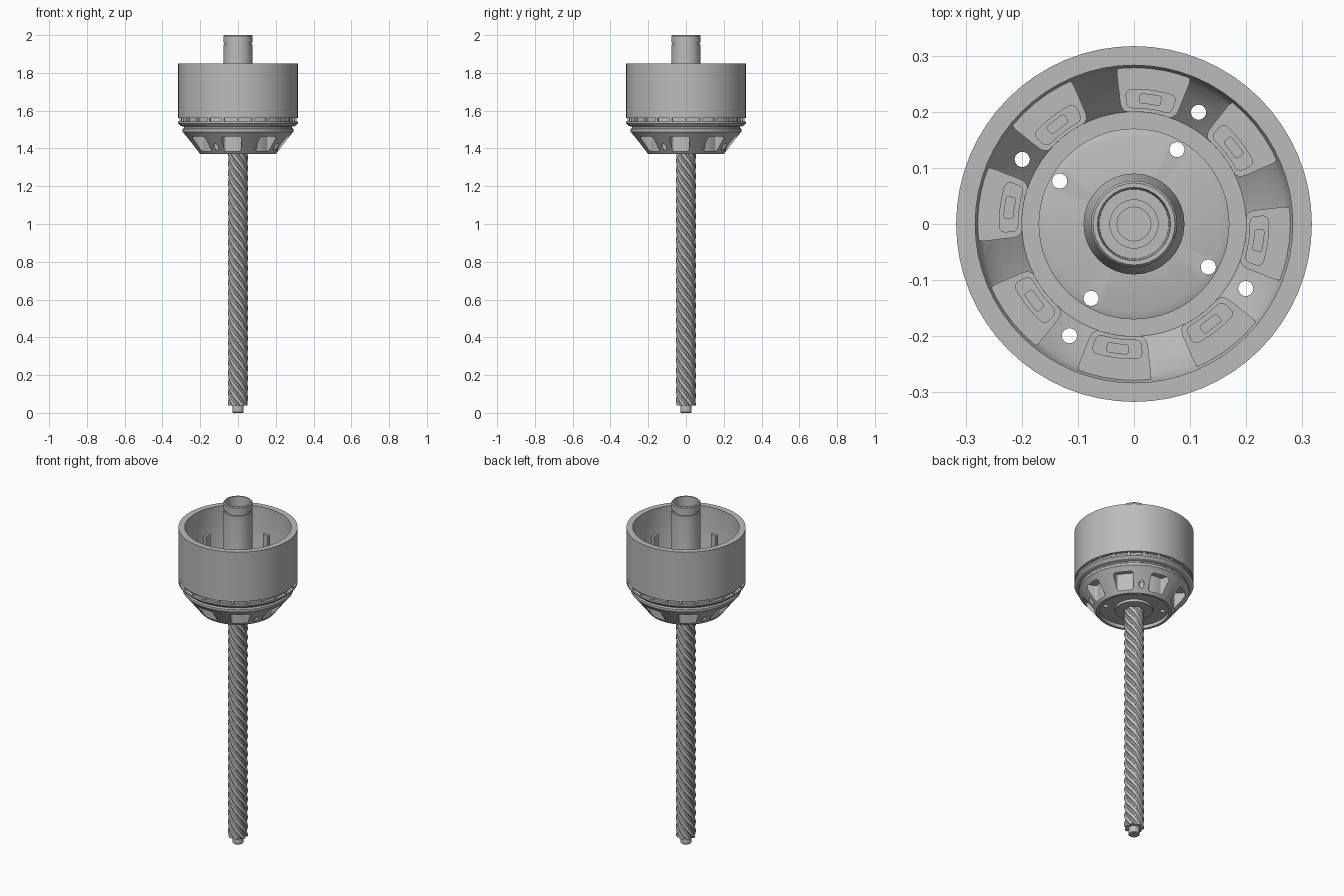
import bpy, bmesh
from math import sin, cos, pi, radians
from mathutils import Matrix

if "Cube" in bpy.data.objects:
    bpy.data.objects.remove(bpy.data.objects["Cube"])

metal = bpy.data.materials.new("grey_metal")
metal.use_nodes = True
GREY = (0.5, 0.5, 0.5, 1)
metal.diffuse_color = GREY
metal.node_tree.nodes["Principled BSDF"].inputs["Base Color"].default_value = GREY


def finish(name, bm):
    bmesh.ops.recalc_face_normals(bm, faces=bm.faces)
    mesh = bpy.data.meshes.new(name)
    bm.to_mesh(mesh)
    bm.free()
    mesh.materials.append(metal)
    obj = bpy.data.objects.new(name, mesh)
    bpy.context.collection.objects.link(obj)
    return obj


def smooth(obj, angle=30):
    bpy.ops.object.select_all(action='DESELECT')
    obj.select_set(True)
    bpy.context.view_layer.objects.active = obj
    bpy.ops.object.shade_smooth_by_angle(angle=radians(angle))


def lathe(name, profile, sides=64):
    """Spin a closed (radius, height) outline into a solid."""
    bm = bmesh.new()
    verts = [bm.verts.new((r, 0, z)) for r, z in profile]
    edges = [bm.edges.new((a, b)) for a, b in zip(verts, verts[1:] + verts[:1])]
    bmesh.ops.spin(bm, geom=verts + edges, axis=(0, 0, 1), cent=(0, 0, 0),
                   angle=2 * pi, steps=sides, use_merge=True)
    bmesh.ops.remove_doubles(bm, verts=bm.verts, dist=1e-5)
    return finish(name, bm)


def sectors(name, r0, r1, half, z0, z1, count=8, first=82.5, rounding=0.0):
    """Ring of rounded blocks, each a slice of an annulus."""
    bm = bmesh.new()
    steps = 8
    spread = [radians(half) * (2 * i / steps - 1) for i in range(steps + 1)]
    for k in range(count):
        mid = radians(first) + 2 * pi * k / count
        part = bmesh.new()
        vs = [part.verts.new((r0 * cos(mid + a), r0 * sin(mid + a), z0)) for a in spread]
        vs += [part.verts.new((r1 * cos(mid + a), r1 * sin(mid + a), z0)) for a in reversed(spread)]
        part.faces.new(vs)
        if rounding:
            corners = [vs[0], vs[steps], vs[steps + 1], vs[-1]]
            bmesh.ops.bevel(part, geom=corners, offset=rounding, segments=4,
                            profile=0.5, affect='VERTICES')
        ext = bmesh.ops.extrude_face_region(part, geom=part.faces[:])
        top = [v for v in ext["geom"] if isinstance(v, bmesh.types.BMVert)]
        bmesh.ops.translate(part, verts=top, vec=(0, 0, z1 - z0))
        bmesh.ops.recalc_face_normals(part, faces=part.faces)
        temp = bpy.data.meshes.new("temp")
        part.to_mesh(temp)
        part.free()
        bm.from_mesh(temp)
        bpy.data.meshes.remove(temp)
    return finish(name, bm)


def boolean(obj, tool, operation, keep=False):
    mod = obj.modifiers.new("cut", 'BOOLEAN')
    mod.object, mod.operation, mod.solver = tool, operation, 'EXACT'
    bpy.context.view_layer.objects.active = obj
    bpy.ops.object.modifier_apply(modifier=mod.name)
    if not keep:
        bpy.data.objects.remove(tool)


# Open cup, ringed neck and conical base in one turned shell
housing = lathe("housing", [
    (0.04, 1.375), (0.1, 1.375), (0.1, 1.39), (0.185, 1.39), (0.185, 1.37),
    (0.2, 1.37), (0.286, 1.48), (0.294, 1.488), (0.294, 1.502), (0.287, 1.508),
    (0.287, 1.515), (0.305, 1.52), (0.317, 1.533), (0.317, 1.543),
    (0.3, 1.543), (0.3, 1.56), (0.317, 1.56), (0.317, 1.85), (0.283, 1.85),
    (0.283, 1.51), (0.272, 1.485), (0.245, 1.455), (0.215, 1.425),
    (0.2, 1.41), (0.17, 1.41), (0.17, 1.42), (0.157, 1.425), (0.04, 1.425)])

# Raised pads on the bowl floor, trimmed to the cone
pads = sectors("pads", 0.2, 0.288, 14, 1.375, 1.5, rounding=0.018)
cone = lathe("cone_trim", [(0, 1.372), (0.2, 1.372), (0.284, 1.479), (0.289, 1.6), (0, 1.6)])
boolean(pads, cone, 'INTERSECT')
boolean(housing, pads, 'UNION')

# Hollow pockets under the pads, and shallow slots on top of them
boolean(housing, sectors("pockets", 0.21, 0.272, 12, 1.3, 1.485, rounding=0.012), 'DIFFERENCE')
boolean(housing, sectors("slots", 0.207, 0.24, 11, 1.493, 1.53, rounding=0.01), 'DIFFERENCE')

# Two circles of bolt holes
bm = bmesh.new()
for k in range(4):
    for r in (0.153, 0.23):
        a = radians(60 + 90 * k)
        bmesh.ops.create_cone(bm, cap_ends=True, segments=20, radius1=0.0135,
                              radius2=0.0135, depth=0.3,
                              matrix=Matrix.Translation((r * cos(a), r * sin(a), 1.4)))
boolean(housing, finish("bolt_holes", bm), 'DIFFERENCE')
smooth(housing)

# Upright tabs in the slots and small teeth in the neck groove
smooth(sectors("tabs", 0.215, 0.233, 5, 1.49, 1.73, rounding=0.004))
sectors("neck_teeth", 0.295, 0.311, 1.2, 1.542, 1.561, count=24, first=0)

# Central tube with retaining groove, flared foot and stepped bore
tube = lathe("centre_tube", [
    (0, 1.4), (0.09, 1.4), (0.09, 1.44), (0.077, 1.47), (0.077, 1.95),
    (0.072, 1.95), (0.072, 1.962), (0.077, 1.962), (0.077, 1.995), (0.073, 2),
    (0.065, 2), (0.062, 1.93), (0.043, 1.93), (0.043, 1.88), (0.03, 1.88),
    (0.03, 1.8), (0, 1.8)], 32)
smooth(tube)

# Multi-start twisted screw
STARTS, LEAD, RINGS = 7, 0.37, 180
Z0, Z1 = 0.04, 1.4
lobe = (0.042, 0.043, 0.050, 0.052, 0.0525, 0.052, 0.050, 0.043)
bm = bmesh.new()
n = STARTS * len(lobe)
rows = []
for i in range(RINGS + 1):
    z = Z0 + (Z1 - Z0) * i / RINGS
    twist = -2 * pi * z / LEAD
    row = []
    for j in range(n):
        a, r = 2 * pi * j / n + twist, lobe[j % len(lobe)]
        row.append(bm.verts.new((r * cos(a), r * sin(a), z)))
    rows.append(row)
for low, high in zip(rows, rows[1:]):
    for j in range(n):
        k = (j + 1) % n
        bm.faces.new((low[j], low[k], high[k], high[j]))
bm.faces.new(rows[0])
bm.faces.new(rows[-1])
smooth(finish("screw", bm))

# Plain pin at the foot of the screw
smooth(lathe("foot_pin", [(0, 0), (0.026, 0), (0.03, 0.004), (0.03, 0.05), (0, 0.05)], 24))
